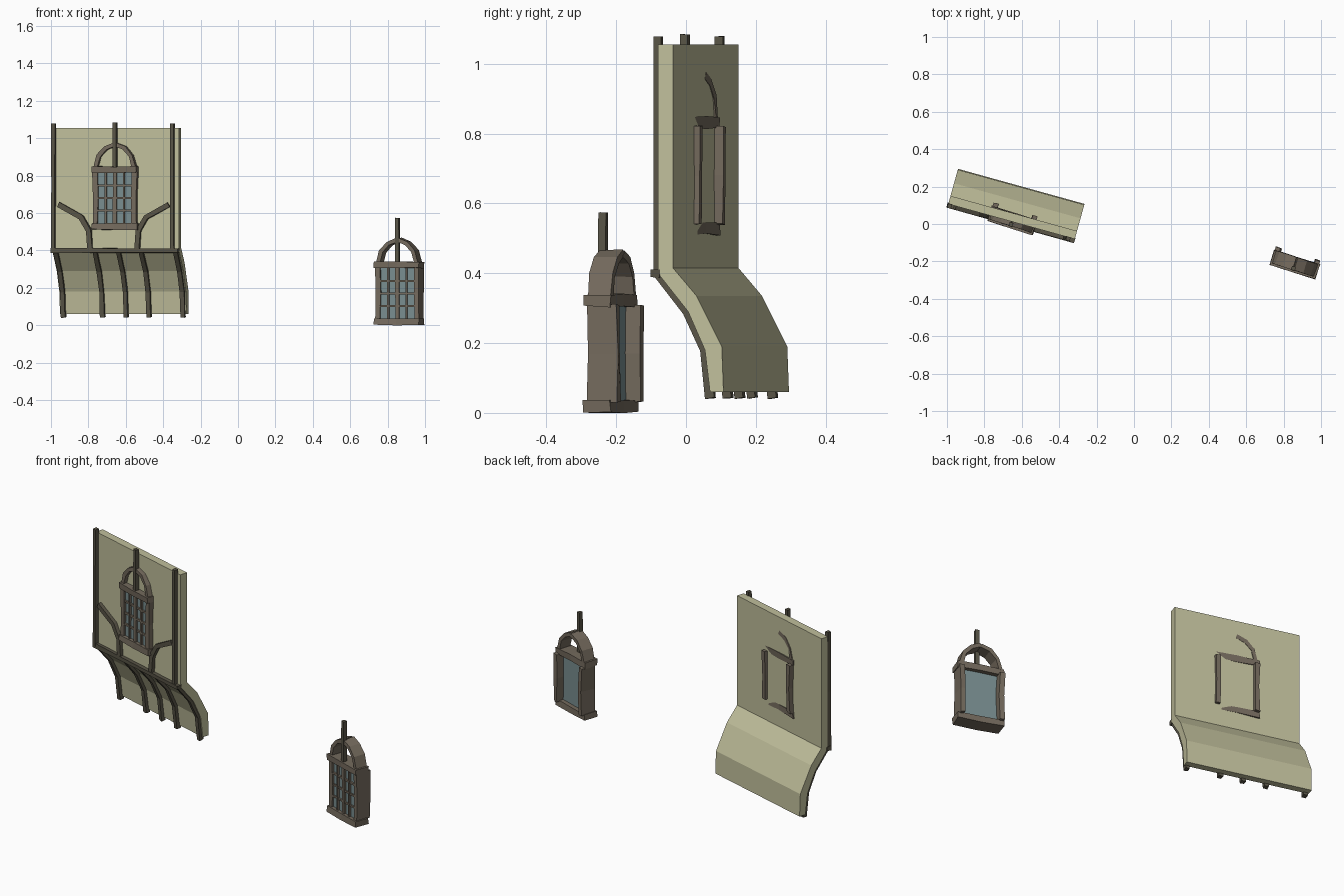
import bpy, bmesh, random
from math import radians
from mathutils import Vector, Matrix

random.seed(4)
cube = bpy.data.objects.get("Cube")
if cube:
    bpy.data.objects.remove(cube)


def material(name, rgb):
    m = bpy.data.materials.new(name)
    m.use_nodes = True
    m.diffuse_color = (*rgb, 1)
    m.node_tree.nodes["Principled BSDF"].inputs["Base Color"].default_value = (*rgb, 1)
    return m


PLASTER = material("beige plaster", (0.53, 0.52, 0.33))
BEAM = material("dark timber", (0.10, 0.09, 0.063))
FRAME = material("brown timber", (0.175, 0.145, 0.11))
GLASS = material("grey blue glass", (0.19, 0.27, 0.28))

# Local frames: x along the front, y into the depth, z up
WALL = Matrix.Translation((-0.993, 0.107, 0)) @ Matrix.Rotation(radians(-15.5), 4, 'Z')
X, Y, Z = Vector((1, 0, 0)), Vector((0, 1, 0)), Vector((0, 0, 1))


def finish(name, bm, mat, frame):
    bmesh.ops.recalc_face_normals(bm, faces=bm.faces)
    me = bpy.data.meshes.new(name)
    bm.to_mesh(me)
    bm.free()
    me.materials.append(mat)
    ob = bpy.data.objects.new(name, me)
    ob.matrix_world = frame
    bpy.context.collection.objects.link(ob)
    return ob


def beam(name, path, axis, width, depth, mat, frame, rough=0.0):
    """Rectangular timber along a path; depth runs along the fixed axis."""
    pts = [Vector(p) for p in path]
    dirs = [(b - a).normalized() for a, b in zip(pts, pts[1:])]
    bm = bmesh.new()
    rings = []
    for i, p in enumerate(pts):
        d0, d1 = dirs[max(i - 1, 0)], dirs[min(i, len(dirs) - 1)]
        t = (d0 + d1).normalized()
        side = t.cross(axis).normalized() * (width / 2 / t.dot(d1))
        half = axis * depth / 2
        ring = []
        for s, h in ((-1, -1), (1, -1), (1, 1), (-1, 1)):
            j = Vector([random.uniform(-rough, rough) for _ in range(3)])
            ring.append(bm.verts.new(p + side * s + half * h + j))
        rings.append(ring)
    for a, b in zip(rings, rings[1:]):
        for k in range(4):
            n = (k + 1) % 4
            bm.faces.new((a[k], a[n], b[n], b[k]))
    bm.faces.new(rings[0])
    bm.faces.new(rings[-1])
    return finish(name, bm, mat, frame)


# Plaster wall with a flared skirt, extruded from its side profile
WIDTH = 0.702
front = [(0, 1.055), (0, 0.40), (0.09, 0.29), (0.14, 0.18), (0.155, 0.06)]
back = [(0.045, 1.055), (0.045, 0.415), (0.115, 0.335), (0.19, 0.19), (0.195, 0.06)]
bm = bmesh.new()
loops = [[[bm.verts.new((u, y, z)) for y, z in side] for side in (front, back)]
         for u in (0, WIDTH)]
(fl, bl), (fr, br) = loops
for i in range(len(front) - 1):
    for a, b in ((fl, fr), (bl, br), (fl, bl), (fr, br)):
        bm.faces.new((a[i], b[i], b[i + 1], a[i + 1]))
for i in (0, -1):
    bm.faces.new((fl[i], fr[i], br[i], bl[i]))
finish("plaster_wall", bm, PLASTER, WALL)

# Wall posts and cross beam
for label, u in (("right", 0.009), ("left", 0.668)):
    beam(label + "_post", [(u, -0.008, z) for z in (0.39, 0.73, 1.078)],
         Y, 0.021, 0.024, BEAM, WALL, 0.0015)
beam("cross_beam", [(u, -0.007, 0.40) for u in (-0.004, 0.35, 0.703)],
     Y, 0.024, 0.028, BEAM, WALL, 0.002)

# Curved braces either side of the window
brace = [(0.305, 0.645), (0.18, 0.578), (0.137, 0.505), (0.13, 0.40)]
for label, s in (("right", -1), ("left", 1)):
    beam(label + "_brace", [(0.343 + s * u, -0.008, z) for u, z in brace],
         Y, 0.026, 0.024, BEAM, WALL, 0.0015)

# Ribs following the flared skirt
rib = [(y - 0.004, z) for y, z in front[1:-1]] + [(0.152, 0.042)]
for i, u in enumerate((0.02, 0.238, 0.368, 0.495, 0.684)):
    beam("skirt_rib_%d" % (i + 1), [(u, y, z) for y, z in rib],
         X, 0.026, 0.024, BEAM, WALL, 0.0015)


def window(prefix, origin):
    """Lantern-like window with arch and finial post, centred on its front."""
    f = Matrix.Translation(origin) @ Matrix.Rotation(radians(-18), 4, 'Z')

    def part(name, path, axis, w, d, mat=FRAME, rough=0.003):
        beam(prefix + name, path, axis, w, d, mat, f, rough)

    # Sill and lintel
    for name, z in (("sill", 0.018), ("lintel", 0.322)):
        part(name, [(u, 0.03, z) for u in (-0.127, 0, 0.127)], Y, 0.034, 0.082)
    # Jambs, arch halves
    arch = [(0.107, 0.335), (0.09, 0.395), (0.052, 0.437), (0, 0.457)]
    for label, s in (("right_", -1), ("left_", 1)):
        part(label + "jamb", [(s * u, 0.045, z) for u, z in
                              ((0.109, 0.03), (0.106, 0.17), (0.111, 0.31))],
             Y, 0.026, 0.09)
        part(label + "arch", [(s * u, 0.034, z) for u, z in arch], Y, 0.021, 0.07,
             rough=0.002)
    part("finial_post", [(0, 0.008, z) for z in (0.33, 0.45, 0.574)],
         Y, 0.021, 0.022, BEAM, 0.001)
    # Glass block and glazing bars
    part("glass", [(0, 0.028, 0.03), (0, 0.028, 0.31)], Y, 0.20, 0.034, GLASS, 0)
    for i, (u, w) in enumerate(((-0.051, 0.009), (0, 0.02), (0.051, 0.009))):
        part("upright_bar_%d" % i, [(u, 0.007, 0.03), (u, 0.007, 0.31)],
             Y, w, 0.014, FRAME, 0.001)
    for i, z in enumerate((0.103, 0.17, 0.237)):
        part("level_bar_%d" % i, [(-0.1, 0.008, z), (0.1, 0.008, z)],
             Y, 0.01, 0.012, FRAME, 0.001)


window("wall_window_", (-0.66, -0.01, 0.51))
window("spare_window_", (0.85, -0.245, 0))
